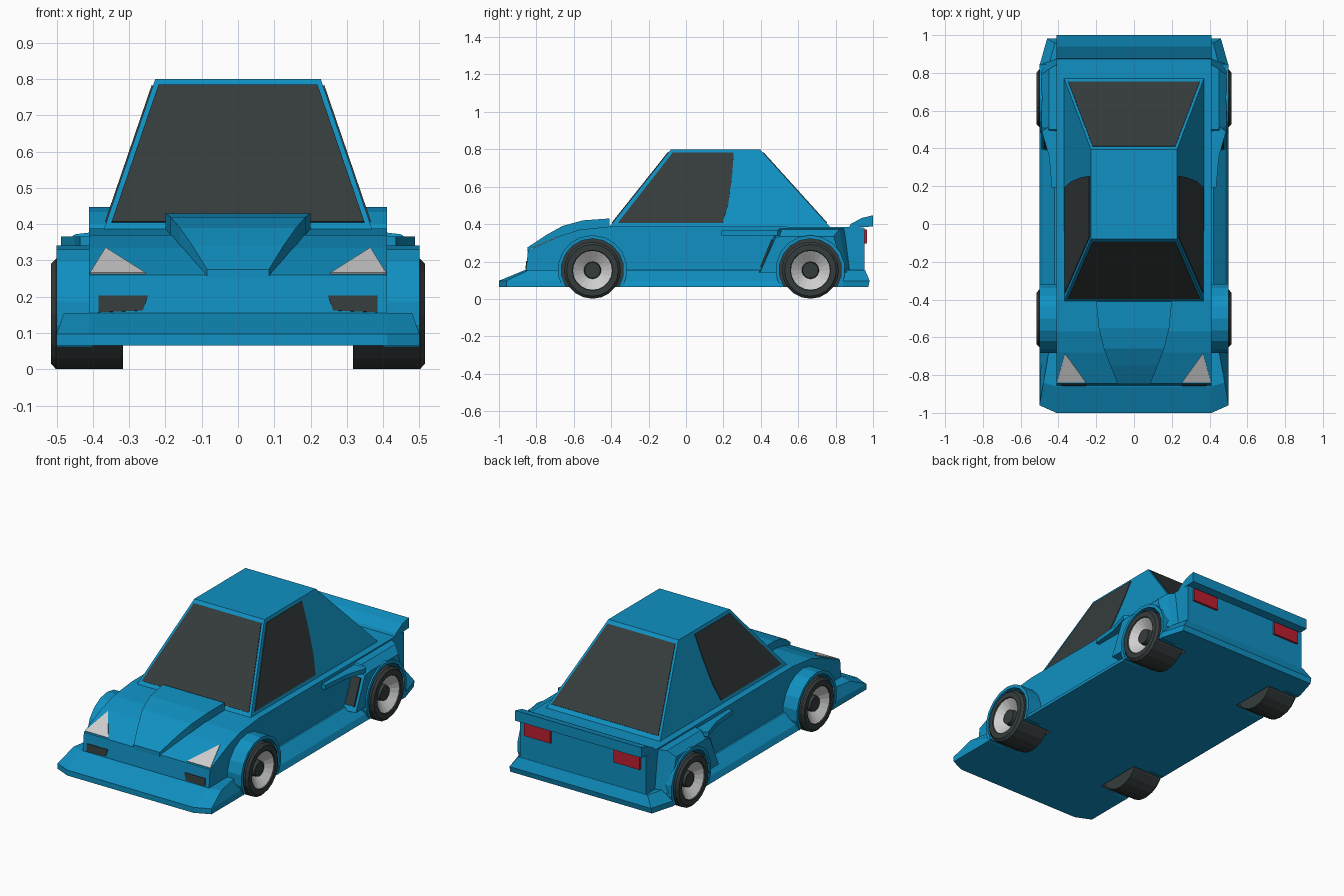
import bpy, bmesh, math
from mathutils import Vector

if "Cube" in bpy.data.objects:
    bpy.data.objects.remove(bpy.data.objects["Cube"])


def material(name, rgb):
    m = bpy.data.materials.new(name)
    m.diffuse_color = (*rgb, 1)
    m.use_nodes = True
    m.node_tree.nodes["Principled BSDF"].inputs["Base Color"].default_value = m.diffuse_color
    return m


BLUE = material("blue_paint", (0.005, 0.28, 0.54))
DARK = material("dark_grey", (0.036, 0.045, 0.045))
SILVER = material("silver", (0.62, 0.62, 0.63))
RED = material("tail_red", (0.5, 0.014, 0.03))


def loft(name, rings, mats, closed=False, rule=None):
    """Skin a list of equal-length point rings; cap the ends unless closed."""
    bm = bmesh.new()
    rows = [[bm.verts.new(p) for p in r] for r in rings]
    n = len(rows[0])
    pairs = list(zip(rows, rows[1:])) + ([(rows[-1], rows[0])] if closed else [])
    for k, (a, b) in enumerate(pairs):
        for i in range(n):
            f = bm.faces.new((a[i], a[(i + 1) % n], b[(i + 1) % n], b[i]))
            f.material_index = rule[k] if rule else 0
    if not closed:
        bm.faces.new(rows[0])
        f = bm.faces.new(rows[-1])
        f.material_index = rule[-1] if rule else 0
    bmesh.ops.recalc_face_normals(bm, faces=bm.faces)
    me = bpy.data.meshes.new(name)
    bm.to_mesh(me)
    bm.free()
    for m in mats:
        me.materials.append(m)
    ob = bpy.data.objects.new(name, me)
    bpy.context.collection.objects.link(ob)
    return ob


def prism(name, profile, x0, x1, mat):
    return loft(name, [[(x, y, z) for y, z in profile] for x in (x0, x1)], [mat])


def plate(name, pts, mat, t=0.004):
    p = [Vector(q) for q in pts]
    n = (p[1] - p[0]).cross(p[2] - p[0]).normalized() * t
    return loft(name, [[q - n for q in p], [q + n for q in p]], [mat])


def circle(x, r, y, z, n=20):
    return [(x, y + r * math.cos(math.tau * i / n), z + r * math.sin(math.tau * i / n))
            for i in range(n)]


def outline(half, z):
    return [(x, y, z) for x, y in half] + [(-x, y, z) for x, y in reversed(half)]


SIDES = ((1, "right"), (-1, "left"))
AXLES = ((-0.5, "front"), (0.665, "rear"))

# Main body: side profile across the car
body = prism("body", [(-0.855, 0.10), (-0.855, 0.155), (-0.845, 0.26), (-0.68, 0.335),
                      (-0.57, 0.37), (-0.4, 0.388), (0.88, 0.385), (0.955, 0.38),
                      (0.955, 0.10)], -0.41, 0.41, BLUE)

# Bumpers and side skirts: one flared sill around the car
skirt = loft("bumper_and_skirt", [
    outline([(0.41, -1), (0.5, -0.96), (0.5, -0.5), (0.5, 0.665), (0.5, 0.84), (0.46, 0.975)], 0.065),
    outline([(0.41, -1), (0.5, -0.96), (0.485, -0.5), (0.485, 0.665), (0.5, 0.84), (0.46, 0.982)], 0.097),
    outline([(0.41, -0.86), (0.48, -0.84), (0.42, -0.5), (0.42, 0.665), (0.45, 0.84), (0.42, 0.957)], 0.155),
], [BLUE])
cut_targets = [body, skirt]

# Raised bonnet scoop
stations = [(-0.848, 0.085, 0.275), (-0.75, 0.125, 0.34), (-0.66, 0.16, 0.39),
            (-0.55, 0.187, 0.42), (-0.41, 0.2, 0.43)]
loft("bonnet_scoop", [[(-w, y, z), (w, y, z), (w, y, 0.25), (-w, y, 0.25)]
                      for y, w, z in stations], [BLUE])

# Cabin: tapered block
def cab(z):
    return (z - 0.385) / 0.415

def half_width(z):
    return 0.37 - 0.142 * cab(z)

def front_y(z):
    return -0.41 + 0.33 * cab(z)

def rear_y(z):
    return 0.77 - 0.375 * cab(z)

loft("cabin", [[(-half_width(z), front_y(z), z), (half_width(z), front_y(z), z),
                (half_width(z), rear_y(z), z), (-half_width(z), rear_y(z), z)]
               for z in (0.385, 0.8)], [BLUE])

# Windscreen, rear window and side windows
for name, edge in (("windscreen", front_y), ("rear_window", rear_y)):
    plate(name, [(s * (half_width(z) - 0.015), edge(z), z)
                 for s, z in ((-1, 0.405), (1, 0.405), (1, 0.782), (-1, 0.782))], DARK)
for s, side in SIDES:
    plate("side_window_" + side, [(s * half_width(z), y, z) for y, z in
          ((-0.365, 0.405), (-0.07, 0.782), (0.255, 0.782), (0.247, 0.66),
           (0.225, 0.5), (0.195, 0.405))], DARK)

# Rear spoiler
prism("spoiler", [(0.87, 0.38), (0.88, 0.4), (0.94, 0.433), (1.0, 0.447), (1.0, 0.387)],
      -0.41, 0.41, BLUE)

for s, side in SIDES:
    # Headlights on the bonnet slope, vents in the nose, tail lights
    plate("headlight_" + side, [(s * x, y, 0.26 + (y + 0.845) * 0.4545) for x, y in
          ((0.365, -0.685), (0.408, -0.838), (0.255, -0.838))], SILVER)
    plate("nose_vent_" + side, [(s * x, -0.855 + (z - 0.155) * 0.095, z) for x, z in
          ((0.385, 0.203), (0.248, 0.203), (0.262, 0.162), (0.385, 0.157))], DARK)
    prism("tail_light_" + side, [(0.95, 0.295), (0.968, 0.295), (0.968, 0.37), (0.95, 0.37)],
          s * 0.205, s * 0.375, RED)

    # Rear haunch with forward-facing intake and a blade above it
    haunch = loft("rear_haunch_" + side, [
        [(s * 0.40, y, z) for y, z in ((0.39, 0.14), (0.47, 0.335), (0.5, 0.378),
                                       (0.85, 0.378), (0.88, 0.14))],
        [(s * 0.45, y, z) for y, z in ((0.39, 0.14), (0.475, 0.335), (0.5, 0.372),
                                       (0.82, 0.372), (0.86, 0.14))],
        [(s * 0.49, y, z) for y, z in ((0.395, 0.14), (0.48, 0.33), (0.52, 0.335),
                                       (0.79, 0.335), (0.845, 0.14))]], [BLUE])
    cut_targets.append(haunch)
    plate("side_intake_" + side, [(s * x, y, z) for x, y, z in
          ((0.418, 0.401, 0.17), (0.476, 0.401, 0.17),
           (0.476, 0.461, 0.316), (0.418, 0.461, 0.316))], DARK, 0.005)
    loft("intake_blade_" + side, [
        [(s * 0.405, 0.19, z), (s * 0.435, 0.19, z), (s * 0.45, 0.36, z),
         (s * 0.488, 0.49, z), (s * 0.405, 0.55, z)] for z in (0.34, 0.366)], [BLUE])

    for y, end in AXLES:
        # Wheel arch ring
        rings = []
        for i in range(13):
            a = math.radians(-30 + 20 * i)
            rings.append([(s * x, y + r * math.cos(a), 0.155 + r * math.sin(a))
                          for x, r in ((0.40, 0.167), (0.5, 0.167), (0.5, 0.186), (0.40, 0.186))])
        loft(f"{end}_arch_{side}", rings, [BLUE])

        # Wheel: tyre, dished rim and hub turned from one profile
        prof = [(0.317, 0.152), (0.502, 0.152), (0.515, 0.138), (0.515, 0.108),
                (0.508, 0.104), (0.465, 0.046), (0.49, 0.042)]
        loft(f"{end}_wheel_{side}", [circle(s * x, r, y, 0.153) for x, r in prof],
             [DARK, SILVER], rule=[0, 0, 0, 0, 1, 0])

# Wheel wells: cut from body, sill and haunches with dark lining
for s, side in SIDES:
    for y, end in AXLES:
        cutter = loft("well_cutter", [circle(s * x, 0.169, y, 0.155, 18) for x in (0.3, 0.6)], [DARK])
        cutter.hide_render = True
        for ob in cut_targets:
            if ob.name.startswith("rear_haunch") and (end == "front" or not ob.name.endswith(side)):
                continue
            mod = ob.modifiers.new("wheel_well", 'BOOLEAN')
            mod.operation = 'DIFFERENCE'
            mod.solver = 'EXACT'
            mod.material_mode = 'TRANSFER'
            mod.object = cutter
            bpy.context.view_layer.objects.active = ob
            bpy.ops.object.modifier_apply(modifier=mod.name)
        bpy.data.objects.remove(cutter)
